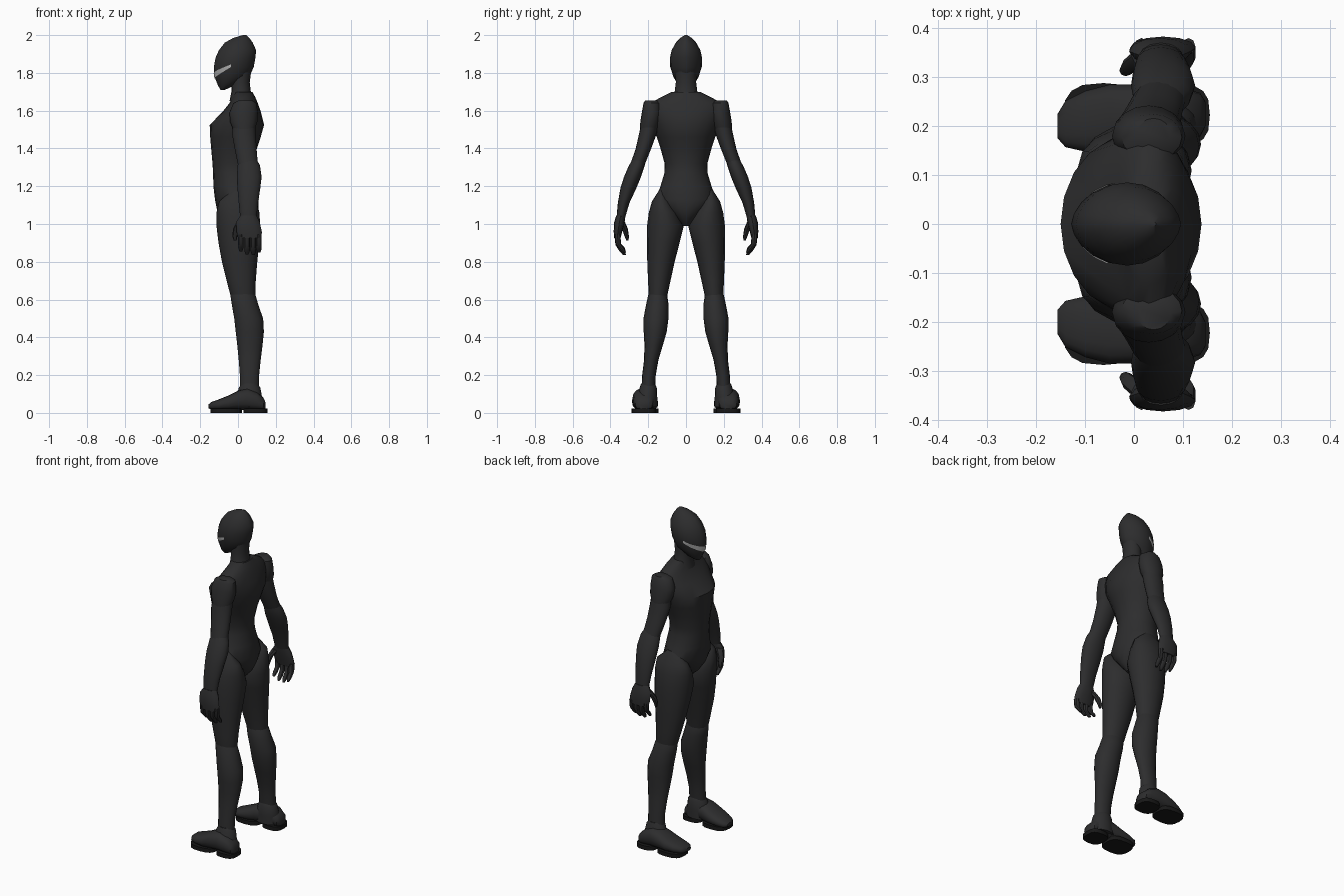
import bpy, bmesh, math
from mathutils import Vector
from mathutils.bvhtree import BVHTree


def material(name, rgb):
    m = bpy.data.materials.new(name)
    m.diffuse_color = (*rgb, 1)
    return m


SUIT = material("charcoal suit", (0.026, 0.026, 0.027))
SOLE = material("black sole", (0.009, 0.009, 0.009))
VISOR = material("pale grey visor", (0.45, 0.45, 0.45))


def finish(name, bm, mat, mirror=False, angle=40):
    me = bpy.data.meshes.new(name)
    bmesh.ops.recalc_face_normals(bm, faces=bm.faces)
    bm.to_mesh(me)
    bm.free()
    me.materials.append(mat)
    ob = bpy.data.objects.new(name, me)
    bpy.context.collection.objects.link(ob)
    if mirror:
        mod = ob.modifiers.new("mirror", 'MIRROR')
        mod.use_axis = (False, True, False)
    bpy.ops.object.select_all(action='DESELECT')
    ob.select_set(True)
    bpy.context.view_layer.objects.active = ob
    bpy.ops.object.shade_smooth_by_angle(angle=math.radians(angle))
    return ob


def power(v, e):
    return math.copysign(abs(v) ** e, v)


def loft(name, rows, axis='z', sides=16, ea=1.0, eb=1.0, mirror=False, mat=SUIT):
    """Rows are (level, a0, a1, b0, b1): extents of each section.
    axis z: a = x, b = y.  axis x: a = y, b = z."""
    bm = bmesh.new()
    rings = []
    for t, a0, a1, b0, b1 in rows:
        ring = []
        for i in range(sides):
            w = 2 * math.pi * i / sides
            a = (a0 + a1) / 2 + (a1 - a0) / 2 * power(math.cos(w), ea)
            b = (b0 + b1) / 2 + (b1 - b0) / 2 * power(math.sin(w), eb)
            ring.append(bm.verts.new((a, b, t) if axis == 'z' else (t, a, b)))
        rings.append(ring)
    for r, q in zip(rings, rings[1:]):
        for i in range(sides):
            j = (i + 1) % sides
            bm.faces.new((r[i], r[j], q[j], q[i]))
    bm.faces.new(rings[0])
    bm.faces.new(rings[-1])
    return finish(name, bm, mat, mirror)


def sym(rows):
    """Rows (z, x0, x1, half width) centred on y = 0."""
    return [(z, x0, x1, -h, h) for z, x0, x1, h in rows]


# Torso, pelvis and neck
loft("torso", sym([
    (0.99, -0.03, 0.05, 0.02), (1.03, -0.08, 0.09, 0.055),
    (1.08, -0.112, 0.108, 0.115), (1.13, -0.122, 0.11, 0.160),
    (1.20, -0.130, 0.10, 0.135), (1.27, -0.132, 0.088, 0.114),
    (1.32, -0.135, 0.085, 0.113), (1.40, -0.142, 0.10, 0.135),
    (1.46, -0.147, 0.12, 0.155), (1.525, -0.150, 0.138, 0.180),
    (1.59, -0.085, 0.122, 0.200), (1.64, -0.045, 0.105, 0.190),
    (1.675, -0.028, 0.09, 0.125), (1.70, -0.02, 0.075, 0.075)]), sides=20)
loft("neck", sym([
    (1.65, -0.045, 0.08, 0.075), (1.70, -0.035, 0.068, 0.060),
    (1.75, -0.035, 0.062, 0.054), (1.81, -0.04, 0.07, 0.056)]))

# Head: helmet shape, pointed in front and behind
head = loft("head", sym([
    (1.71, -0.092, -0.07, 0.012), (1.735, -0.107, -0.015, 0.042),
    (1.78, -0.124, 0.06, 0.067), (1.83, -0.128, 0.083, 0.083),
    (1.88, -0.119, 0.092, 0.085), (1.92, -0.101, 0.096, 0.076),
    (1.96, -0.070, 0.078, 0.054), (1.985, -0.025, 0.060, 0.030),
    (2.0, 0.025, 0.045, 0.006)]), sides=20, eb=1.2)

# Visor: thin band laid on the face, rising towards the temples
hb = bmesh.new()
hb.from_mesh(head.data)
tree = BVHTree.FromBMesh(hb)
hb.free()
bm = bmesh.new()
cols = []
steps = 12
for i in range(-steps, steps + 1):
    k = abs(i) / steps
    ang = math.radians(66) * i / steps
    d = Vector((-math.cos(ang), math.sin(ang), 0))
    col = []
    for off in (-1, 0, 1):
        z = 1.784 + 0.054 * k + off * (0.016 - 0.009 * k)
        hit = tree.ray_cast(Vector((0, 0, z)) + d, -d)[0]
        col.append(bm.verts.new(hit + d * 0.003))
    cols.append(col)
for c, e in zip(cols, cols[1:]):
    for j in range(2):
        bm.faces.new((c[j], e[j], e[j + 1], c[j + 1]))
finish("visor", bm, VISOR)

# Legs
loft("thigh", [
    (1.18, -0.03, 0.03, 0.115, 0.142), (1.12, -0.10, 0.10, 0.08, 0.180),
    (1.06, -0.114, 0.113, 0.04, 0.197), (0.99, -0.114, 0.118, 0.012, 0.206),
    (0.90, -0.103, 0.112, 0.034, 0.207), (0.80, -0.085, 0.102, 0.060, 0.205),
    (0.70, -0.060, 0.094, 0.082, 0.201), (0.63, -0.042, 0.092, 0.097, 0.198),
    (0.57, -0.020, 0.085, 0.105, 0.190)], mirror=True)
loft("shin", [
    (0.66, -0.030, 0.070, 0.115, 0.185), (0.62, -0.040, 0.094, 0.099, 0.201),
    (0.57, -0.032, 0.108, 0.092, 0.212), (0.50, -0.020, 0.133, 0.093, 0.225),
    (0.43, -0.012, 0.137, 0.102, 0.224), (0.36, -0.004, 0.130, 0.122, 0.220),
    (0.28, 0.004, 0.120, 0.146, 0.222), (0.20, 0.010, 0.112, 0.160, 0.232),
    (0.10, 0.010, 0.110, 0.165, 0.237)], mirror=True)

# Shoes: ankle collar, upper, and a sole in two pieces
loft("ankle_collar", [
    (0.155, 0.022, 0.100, 0.165, 0.238), (0.135, 0.005, 0.118, 0.155, 0.245),
    (0.08, -0.01, 0.128, 0.152, 0.260), (0.03, -0.02, 0.135, 0.152, 0.270)],
    mirror=True)
loft("shoe", [
    (-0.156, 0.175, 0.225, 0.025, 0.045), (-0.140, 0.157, 0.252, 0.016, 0.058),
    (-0.100, 0.148, 0.272, 0.014, 0.072), (-0.050, 0.147, 0.285, 0.014, 0.092),
    (0.000, 0.153, 0.285, 0.016, 0.118), (0.050, 0.160, 0.282, 0.016, 0.130),
    (0.100, 0.166, 0.278, 0.014, 0.110), (0.135, 0.178, 0.268, 0.014, 0.080),
    (0.146, 0.200, 0.250, 0.020, 0.055)],
    axis='x', ea=0.8, eb=0.8, mirror=True)
for name, x0, x1, y0, y1 in (("front_sole", -0.145, 0.02, 0.146, 0.288),
                             ("heel_sole", 0.03, 0.155, 0.160, 0.285)):
    loft(name, [(0, x0, x1, y0, y1), (0.024, x0, x1, y0, y1)],
         ea=0.7, eb=0.7, mirror=True, mat=SOLE)

# Arms
loft("shoulder", [
    (1.655, 0.005, 0.075, 0.150, 0.216), (1.64, -0.025, 0.098, 0.130, 0.225),
    (1.59, -0.045, 0.105, 0.125, 0.234), (1.54, -0.042, 0.102, 0.135, 0.242),
    (1.49, -0.020, 0.085, 0.155, 0.244)], mirror=True)
loft("upper_arm", [
    (1.56, -0.020, 0.090, 0.140, 0.232), (1.48, -0.032, 0.094, 0.155, 0.248),
    (1.40, -0.018, 0.098, 0.184, 0.266), (1.33, -0.004, 0.104, 0.212, 0.290),
    (1.27, 0.012, 0.105, 0.236, 0.305)], mirror=True)
loft("forearm", [
    (1.35, 0.015, 0.095, 0.215, 0.278), (1.31, -0.002, 0.116, 0.218, 0.302),
    (1.25, -0.006, 0.125, 0.238, 0.328), (1.19, -0.003, 0.118, 0.263, 0.347),
    (1.11, 0.004, 0.106, 0.300, 0.361), (1.03, 0.012, 0.098, 0.323, 0.368),
    (1.01, 0.016, 0.094, 0.328, 0.368)], mirror=True)

# Hands: palm, four curled fingers and a thumb
loft("palm", [
    (1.045, 0.012, 0.098, 0.320, 0.370), (1.01, -0.010, 0.115, 0.325, 0.380),
    (0.96, -0.008, 0.126, 0.338, 0.383), (0.925, 0.000, 0.125, 0.346, 0.380)],
    sides=12, mirror=True)
for i, (x, tip) in enumerate(((0.015, 0.855), (0.048, 0.838),
                              (0.081, 0.836), (0.111, 0.848))):
    r, mid = 0.0145, (0.94 + tip) / 2
    loft(f"finger_{i + 1}", [
        (0.945, x - r, x + r, 0.346, 0.380), (mid, x - r, x + r, 0.345, 0.373),
        (tip + 0.02, x - r, x + r, 0.325, 0.352),
        (tip, x - r * .5, x + r * .5, 0.318, 0.334)], sides=8, mirror=True)
loft("thumb", [
    (1.015, -0.005, 0.040, 0.325, 0.360), (0.975, -0.026, 0.010, 0.308, 0.340),
    (0.935, -0.030, -0.003, 0.302, 0.325),
    (0.912, -0.022, -0.008, 0.304, 0.316)], sides=8, mirror=True)
